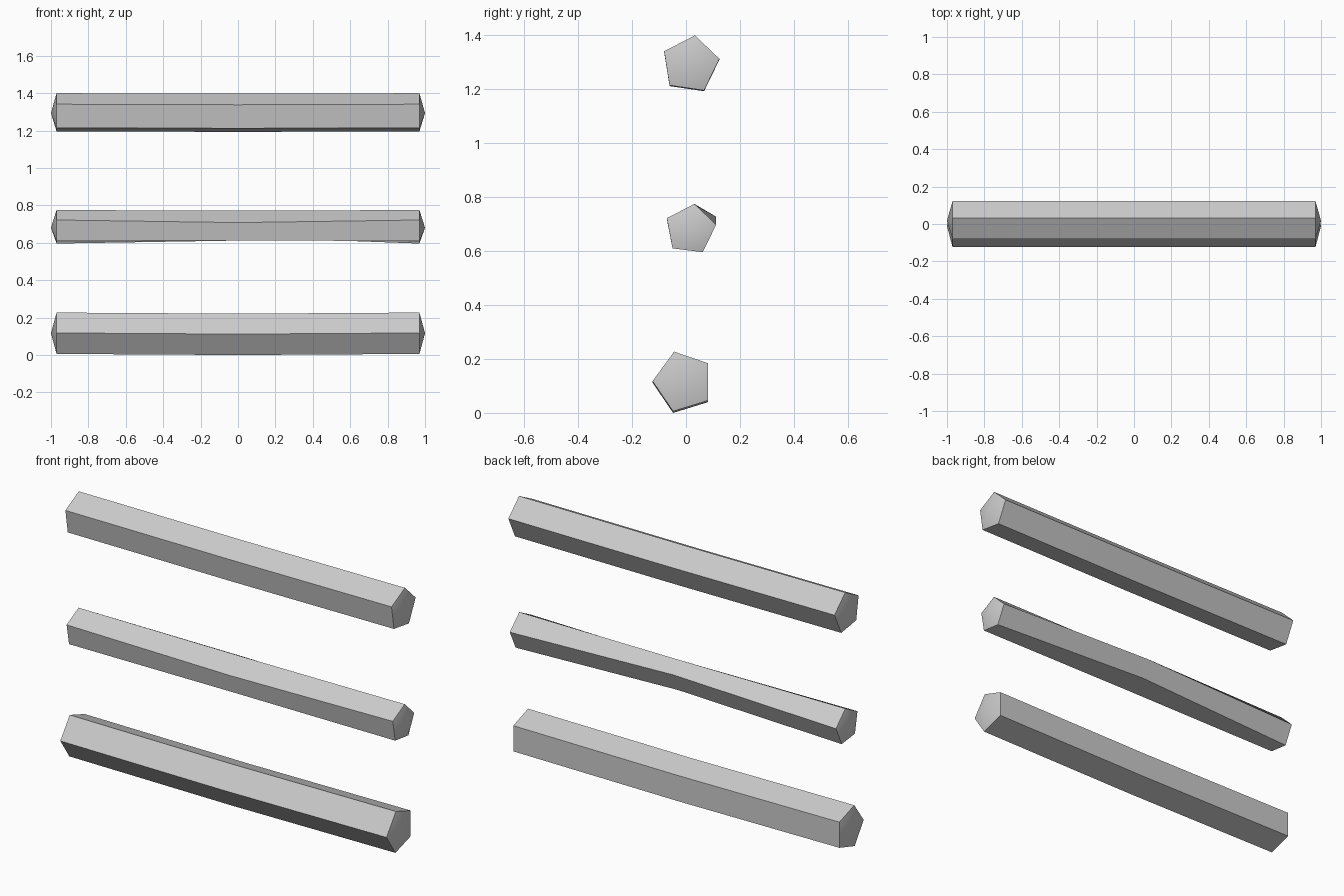
import bpy
import bmesh
import math
from mathutils import Vector

cube = bpy.data.objects.get("Cube")
if cube:
    bpy.data.objects.remove(cube)

GREY = (0.6, 0.6, 0.6, 1.0)
grey = bpy.data.materials.new("plain grey")
grey.use_nodes = True
grey.diffuse_color = GREY
grey.node_tree.nodes["Principled BSDF"].inputs["Base Color"].default_value = GREY

RIM, TIP = 0.97, 1.0


def make_bar(name, end, middle):
    """Five-sided bar along x, lofted end-middle-end, with shallow pointed caps."""
    bm = bmesh.new()
    rings = [[bm.verts.new((x, y, z)) for y, z in section]
             for x, section in ((-RIM, end), (0, middle), (RIM, end))]
    count = len(end)
    for a, b in zip(rings, rings[1:]):
        for i in range(count):
            j = (i + 1) % count
            bm.faces.new((a[i], a[j], b[j], b[i]))
    # Pointed caps
    for ring, x in ((rings[0], -TIP), (rings[-1], TIP)):
        centre = sum((v.co for v in ring), Vector()) / count
        tip = bm.verts.new((x, centre.y, centre.z))
        for i in range(count):
            bm.faces.new((ring[i], ring[(i + 1) % count], tip))
    bmesh.ops.recalc_face_normals(bm, faces=bm.faces)
    mesh = bpy.data.meshes.new(name)
    bm.to_mesh(mesh)
    bm.free()
    mesh.materials.append(grey)
    bar = bpy.data.objects.new(name, mesh)
    bpy.context.collection.objects.link(bar)
    bpy.ops.object.select_all(action="DESELECT")
    bar.select_set(True)
    bpy.context.view_layer.objects.active = bar
    bpy.ops.object.shade_smooth_by_angle(angle=math.radians(30))


def lowered(section, drop):
    return [(y, z - drop) for y, z in section]


# Upper bar, almost straight
upper = [(0.033, 1.4), (0.124, 1.313), (0.067, 1.196), (-0.061, 1.215), (-0.081, 1.341)]
make_bar("upper_bar", upper, lowered(upper, 0.003))

# Middle bar, pinched at its centre
make_bar("middle_bar",
         [(0.031, 0.775), (0.112, 0.698), (0.062, 0.596), (-0.05, 0.61), (-0.071, 0.722)],
         [(0.031, 0.772), (0.111, 0.728), (0.072, 0.632), (-0.05, 0.612), (-0.069, 0.708)])

# Lower bar, sagging slightly
lower = [(-0.044, 0.227), (0.082, 0.184), (0.082, 0.046), (-0.048, 0.006), (-0.124, 0.118)]
make_bar("lower_bar", lower, lowered(lower, 0.006))
